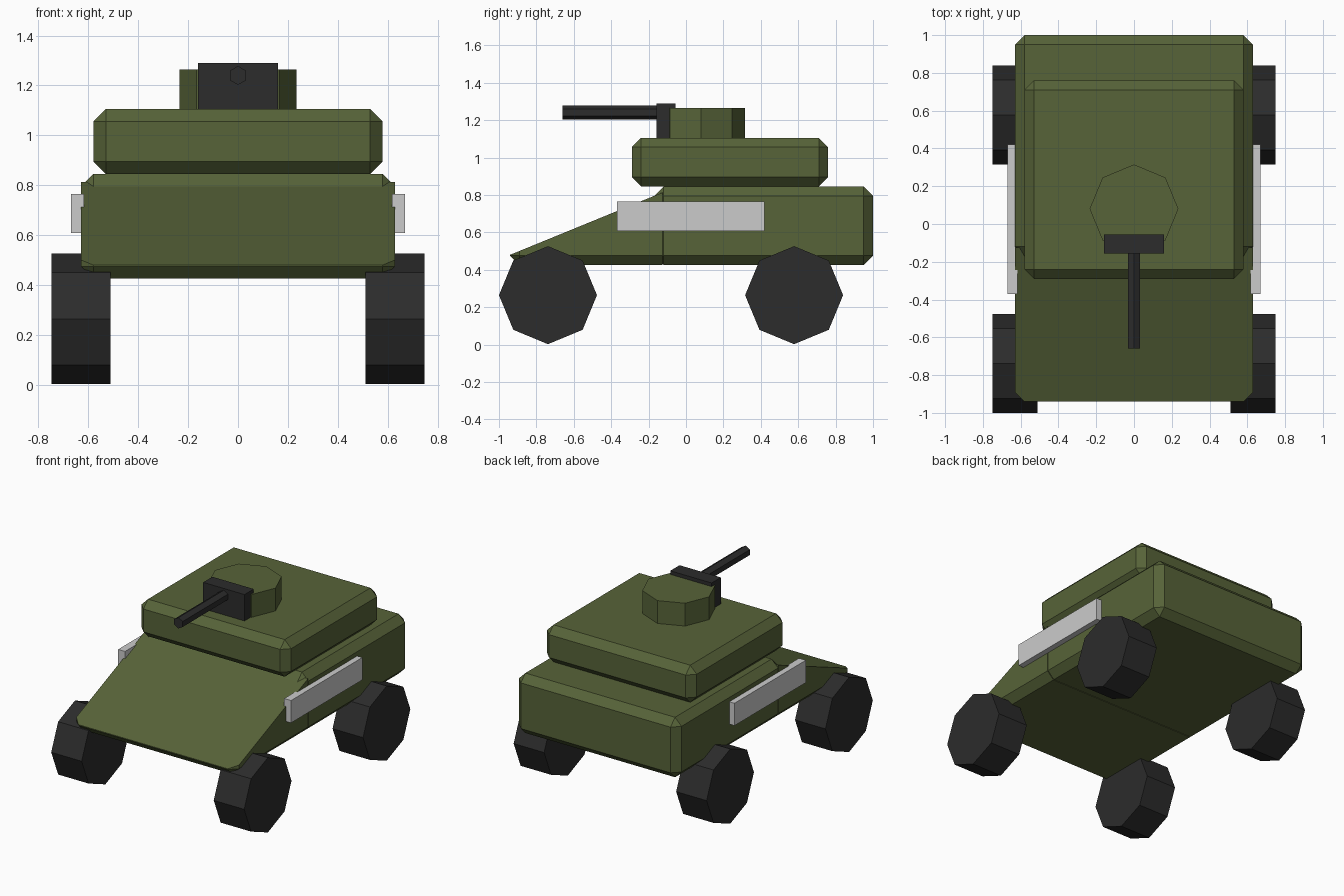
import bpy, bmesh
from math import pi
from mathutils import Matrix, Vector

if "Cube" in bpy.data.objects:
    bpy.data.objects.remove(bpy.data.objects["Cube"])


def material(name, color):
    m = bpy.data.materials.new(name)
    m.diffuse_color = (*color, 1)
    m.use_nodes = True
    m.node_tree.nodes["Principled BSDF"].inputs["Base Color"].default_value = m.diffuse_color
    return m


GREEN = material("olive_paint", (0.095, 0.125, 0.04))
DARK = material("dark_rubber", (0.025, 0.025, 0.025))


def finish(name, bm, mat=None):
    bmesh.ops.recalc_face_normals(bm, faces=bm.faces)
    me = bpy.data.meshes.new(name)
    bm.to_mesh(me)
    bm.free()
    ob = bpy.data.objects.new(name, me)
    bpy.context.collection.objects.link(ob)
    if mat:
        me.materials.append(mat)
    return ob


def box(lo, hi, bevel=0):
    lo, hi = Vector(lo), Vector(hi)
    bm = bmesh.new()
    bmesh.ops.create_cube(bm, size=1, matrix=Matrix.Translation((lo + hi) / 2)
                          @ Matrix.Diagonal((*(hi - lo), 1)))
    if bevel:
        bmesh.ops.bevel(bm, geom=bm.edges[:], offset=bevel, segments=1,
                        profile=0.5, affect='EDGES')
    return bm


def prism(center, radius, depth, sides, rot):
    bm = bmesh.new()
    bmesh.ops.create_cone(bm, cap_ends=True, segments=sides, radius1=radius,
                          radius2=radius, depth=depth,
                          matrix=Matrix.Translation(center) @ rot)
    return bm


def cut(bm, co, no):
    res = bmesh.ops.bisect_plane(bm, geom=bm.verts[:] + bm.edges[:] + bm.faces[:],
                                 plane_co=co, plane_no=no, clear_outer=True)
    edges = [e for e in res["geom_cut"] if isinstance(e, bmesh.types.BMEdge)]
    bmesh.ops.holes_fill(bm, edges=edges, sides=0)


# Hull: chamfered rear box and a sloping nose cut from a chamfered box
finish("hull_rear", box((-0.63, -0.17, 0.425), (0.63, 1.0, 0.845), 0.05), GREEN)
nose = box((-0.63, -0.94, 0.425), (0.63, 0.5, 0.9), 0.05)
cut(nose, (0, -0.94, 0.48), (0, -0.315, 0.77))
cut(nose, (0, -0.125, 0.5), (0, 1, 0))
finish("hull_nose", nose, GREEN)

# Upper deck and turret
finish("upper_deck", box((-0.58, -0.29, 0.845), (0.58, 0.76, 1.105), 0.05), GREEN)
finish("turret", prism((0, 0.08, 1.18), 0.235, 0.17, 8, Matrix()), GREEN)

# Gun
finish("gun_mount", box((-0.16, -0.157, 1.1), (0.16, -0.055, 1.29)), DARK)
finish("gun_barrel", prism((0, -0.385, 1.24), 0.038, 0.55, 6,
                           Matrix.Rotation(pi / 2, 4, 'X')), DARK)

# Side panels and wheels, mirrored left and right
for side, s in (("left", -1), ("right", 1)):
    x0, x1 = sorted((s * 0.617, s * 0.67))
    finish(side + "_side_panel", box((x0, -0.37, 0.608), (x1, 0.42, 0.765)))
    for end, y in (("front", -0.738), ("rear", 0.578)):
        finish(f"{end}_{side}_wheel",
               prism((s * 0.63, y, 0.264), 0.262, 0.236, 8,
                     Matrix.Rotation(pi / 2, 4, 'Y')), DARK)
